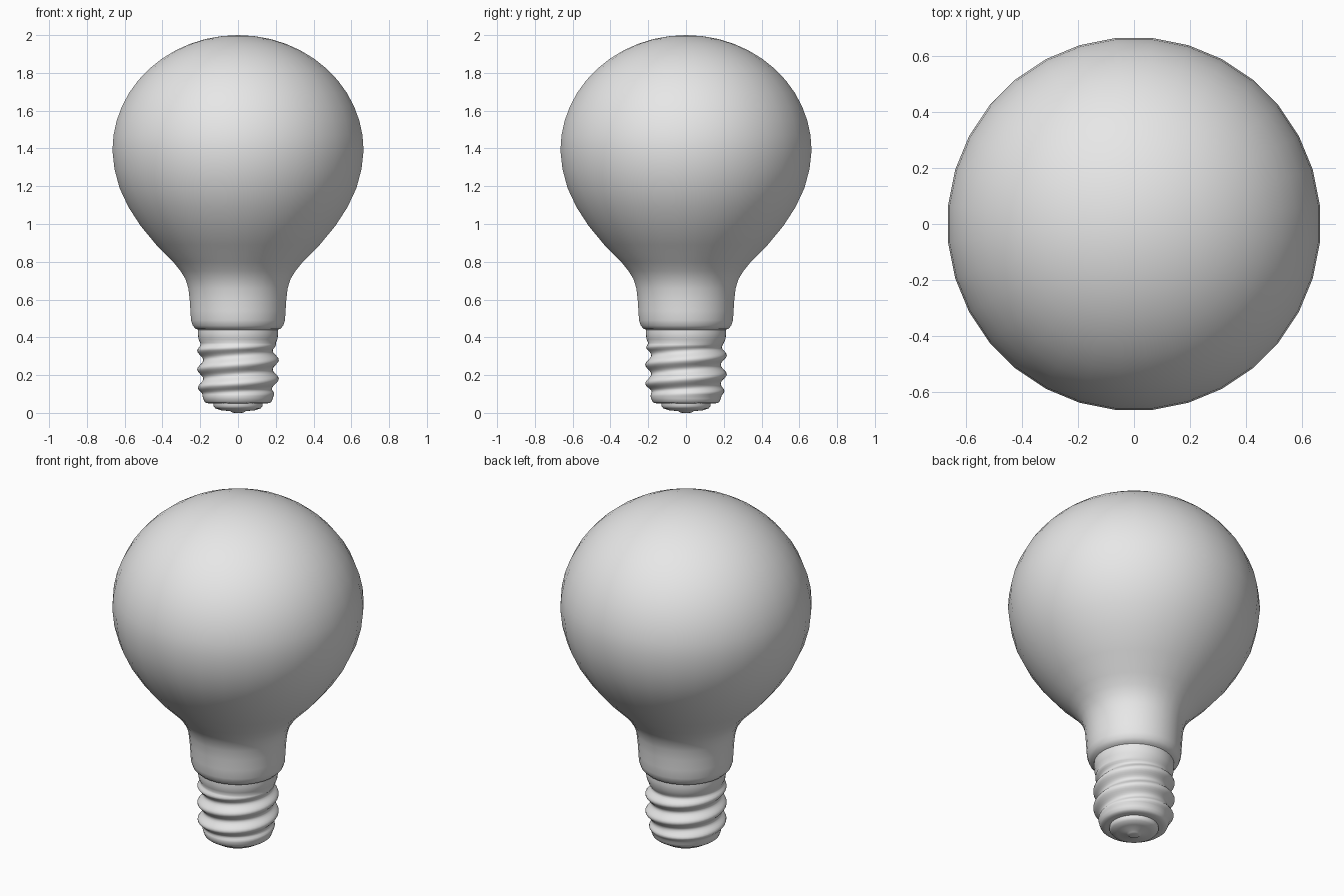
import bpy
import bmesh
import math

if "Cube" in bpy.data.objects:
    bpy.data.objects.remove(bpy.data.objects["Cube"])

GREY = (0.8, 0.8, 0.8, 1.0)
grey = bpy.data.materials.new("plain grey")
grey.use_nodes = True
grey.diffuse_color = GREY
grey.node_tree.nodes["Principled BSDF"].inputs["Base Color"].default_value = GREY


def lathe(name, profile, segments, offset=0.0, wave=None, angle=40):
    """Spin (radius, z) points, listed top to bottom, round the z axis."""
    bm = bmesh.new()
    rings = []
    for radius, z in profile:
        if radius == 0:
            rings.append([bm.verts.new((0, 0, z))] * segments)
            continue
        ring = []
        for i in range(segments):
            a = math.tau * (i + offset) / segments
            r = radius + (wave(z, a) if wave else 0)
            ring.append(bm.verts.new((r * math.cos(a), r * math.sin(a), z)))
        rings.append(ring)
    for top, low in zip(rings, rings[1:]):
        for i in range(segments):
            j = (i + 1) % segments
            corners = dict.fromkeys((top[i], low[i], low[j], top[j]))
            bm.faces.new(list(corners))
    bmesh.ops.recalc_face_normals(bm, faces=bm.faces)
    mesh = bpy.data.meshes.new(name)
    bm.to_mesh(mesh)
    bm.free()
    obj = bpy.data.objects.new(name, mesh)
    bpy.context.collection.objects.link(obj)
    mesh.materials.append(grey)
    bpy.ops.object.select_all(action="DESELECT")
    obj.select_set(True)
    bpy.context.view_layer.objects.active = obj
    bpy.ops.object.shade_smooth_by_angle(angle=math.radians(angle))
    return obj


# Glass bulb: elliptical dome running into a tapered neck and rolled rim
WIDEST, DOME_Z, DOME_H = 0.668, 1.39, 0.61
dome = [(WIDEST * math.sin(t * math.pi / 24), DOME_Z + DOME_H * math.cos(t * math.pi / 24))
        for t in range(13)]
neck = [(0.657, 1.29), (0.63, 1.19), (0.583, 1.09), (0.518, 0.99), (0.435, 0.89),
        (0.345, 0.80), (0.305, 0.75), (0.28, 0.71), (0.264, 0.66), (0.257, 0.60),
        (0.253, 0.54), (0.25, 0.49), (0.241, 0.462), (0.225, 0.445), (0.2, 0.437)]
lathe("glass_bulb", dome + neck, 32, 0.5)

# Screw cap: a sleeve whose wall swells along a right-handed helix
PITCH, TOP, BOTTOM = 0.1, 0.37, 0.09


def thread(z, a):
    fade = max(0, min(1, (TOP - z) / 0.03, (z - BOTTOM) / 0.03))
    return 0.016 * fade * math.cos(math.tau * ((z - 0.28) / PITCH - a / math.tau))


collar = [(0.19, 0.445), (0.212, 0.44), (0.213, 0.42), (0.209, 0.39)]
STEPS = 34
sleeve = []
for k in range(STEPS + 1):
    z = TOP + (BOTTOM - TOP) * k / STEPS
    sleeve.append((0.2 - 0.012 * max(0, (0.15 - z) / 0.06), z))
foot = [(0.184, 0.075), (0.178, 0.06), (0.168, 0.052), (0.15, 0.05), (0.12, 0.05)]
lathe("screw_cap", collar + sleeve + foot, 48, wave=thread, angle=60)

# Bottom contact: shallow stepped disc with a small central nub
contact = [(0.13, 0.052), (0.13, 0.036), (0.12, 0.024), (0.09, 0.014), (0.04, 0.009),
           (0.032, 0.003), (0.02, 0), (0, 0)]
lathe("bottom_contact", contact, 32)
